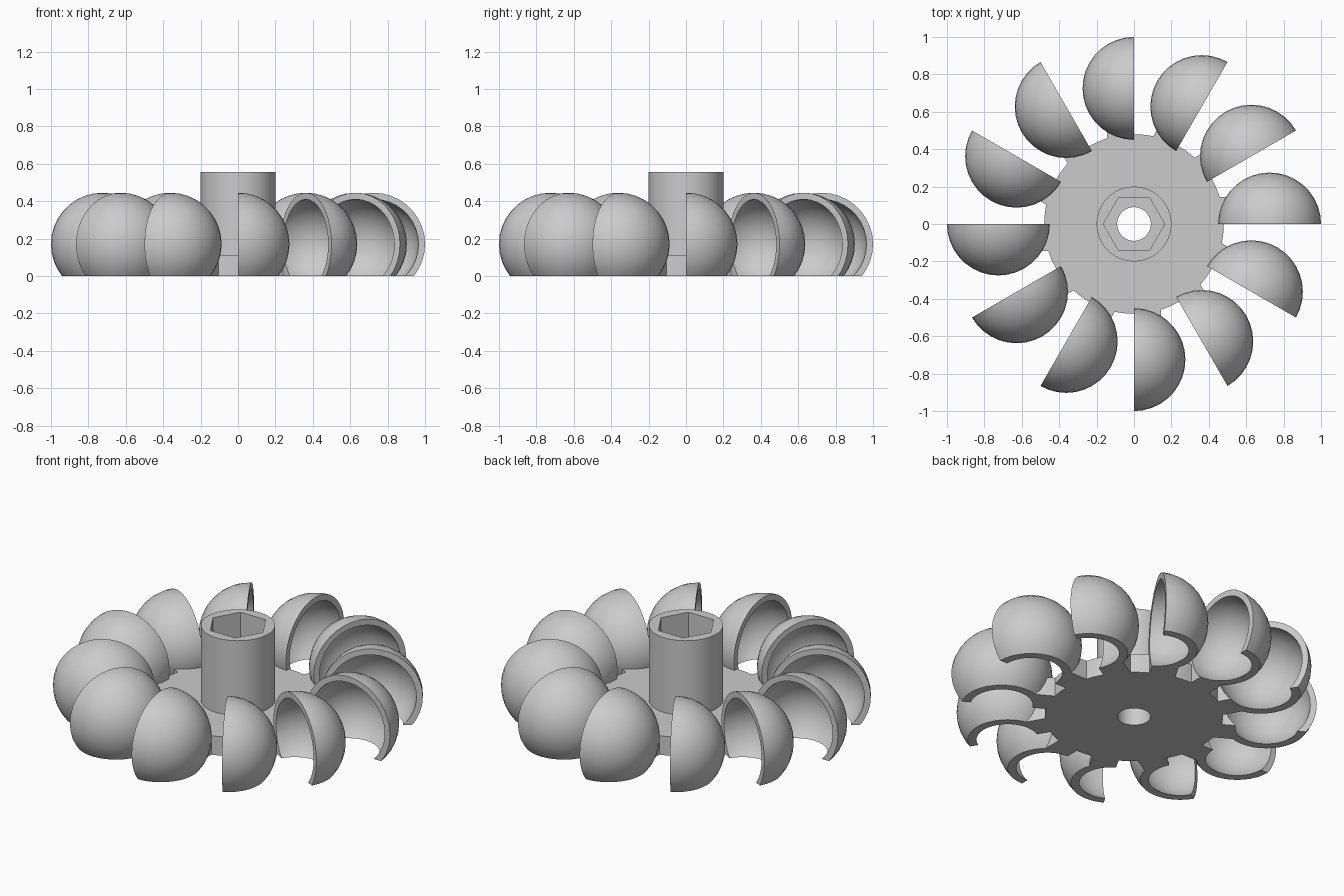
import bpy
import math

default = bpy.data.objects.get("Cube")
if default:
    bpy.data.objects.remove(default, do_unlink=True)

grey = bpy.data.materials.new("light grey")
grey.use_nodes = True
COLOUR = (0.6, 0.6, 0.6, 1)
grey.diffuse_color = COLOUR
grey.node_tree.nodes["Principled BSDF"].inputs["Base Color"].default_value = COLOUR

BUCKETS = 12
RADIUS, WALL = 0.275, 0.035
CENTRE = (1 - RADIUS, 0, 0.17)
DISC_TOP, HUB_TOP = 0.113, 0.557


def ball(name, radius):
    bpy.ops.mesh.primitive_uv_sphere_add(segments=36, ring_count=18, radius=radius, location=CENTRE)
    bpy.context.object.name = name
    return bpy.context.object


def box(name, low, high):
    mid = [(a + b) / 2 for a, b in zip(low, high)]
    bpy.ops.mesh.primitive_cube_add(size=1, location=mid)
    ob = bpy.context.object
    ob.name = name
    ob.scale = [b - a for a, b in zip(low, high)]
    return ob


def cylinder(name, radius, low, high, sides=64, turn=0):
    bpy.ops.mesh.primitive_cylinder_add(vertices=sides, radius=radius, depth=high - low,
                                        location=(0, 0, (low + high) / 2), rotation=(0, 0, turn))
    bpy.context.object.name = name
    return bpy.context.object


def combine(ob, *steps):
    """Apply a chain of booleans and remove the tool objects."""
    for operation, tool in steps:
        tool.hide_render = True
        mod = ob.modifiers.new(operation.lower(), 'BOOLEAN')
        mod.operation, mod.object, mod.solver = operation, tool, 'EXACT'
    graph = bpy.context.evaluated_depsgraph_get()
    mesh = bpy.data.meshes.new_from_object(ob.evaluated_get(graph))
    ob.modifiers.clear()
    ob.data = mesh
    for _, tool in steps:
        bpy.data.objects.remove(tool, do_unlink=True)
    bpy.ops.object.select_all(action='DESELECT')
    ob.select_set(True)
    bpy.context.view_layer.objects.active = ob
    bpy.ops.object.transform_apply(location=True, rotation=True, scale=True)
    mesh.materials.clear()
    mesh.materials.append(grey)
    bpy.ops.object.shade_smooth_by_angle(angle=math.radians(30))
    return ob


# Cup-shaped bucket: half ball with a flat base, a stem to the disc and a hollow
bucket = combine(
    ball("bucket_1", RADIUS),
    ('INTERSECT', box("keep", (0.2, 0, 0), (1.3, 1, 1))),
    ('UNION', box("stem", (0.42, 0, 0), (0.565, 0.145, DISC_TOP))),
    ('DIFFERENCE', ball("hollow", RADIUS - WALL)),
)
for i in range(1, BUCKETS):
    copy = bucket.copy()
    copy.name = f"bucket_{i + 1}"
    copy.rotation_euler.z = i * math.tau / BUCKETS
    bpy.context.collection.objects.link(copy)

# Wheel disc and hub, with a round bore and a hexagonal socket
combine(
    cylinder("wheel_disc_and_hub", 0.48, 0, DISC_TOP, 96),
    ('UNION', cylinder("hub", 0.2, 0.05, HUB_TOP)),
    ('DIFFERENCE', cylinder("bore", 0.09, -0.1, 0.3, 48)),
    ('DIFFERENCE', cylinder("socket", 0.164, DISC_TOP, 0.7, 6, math.pi / 6)),
)
